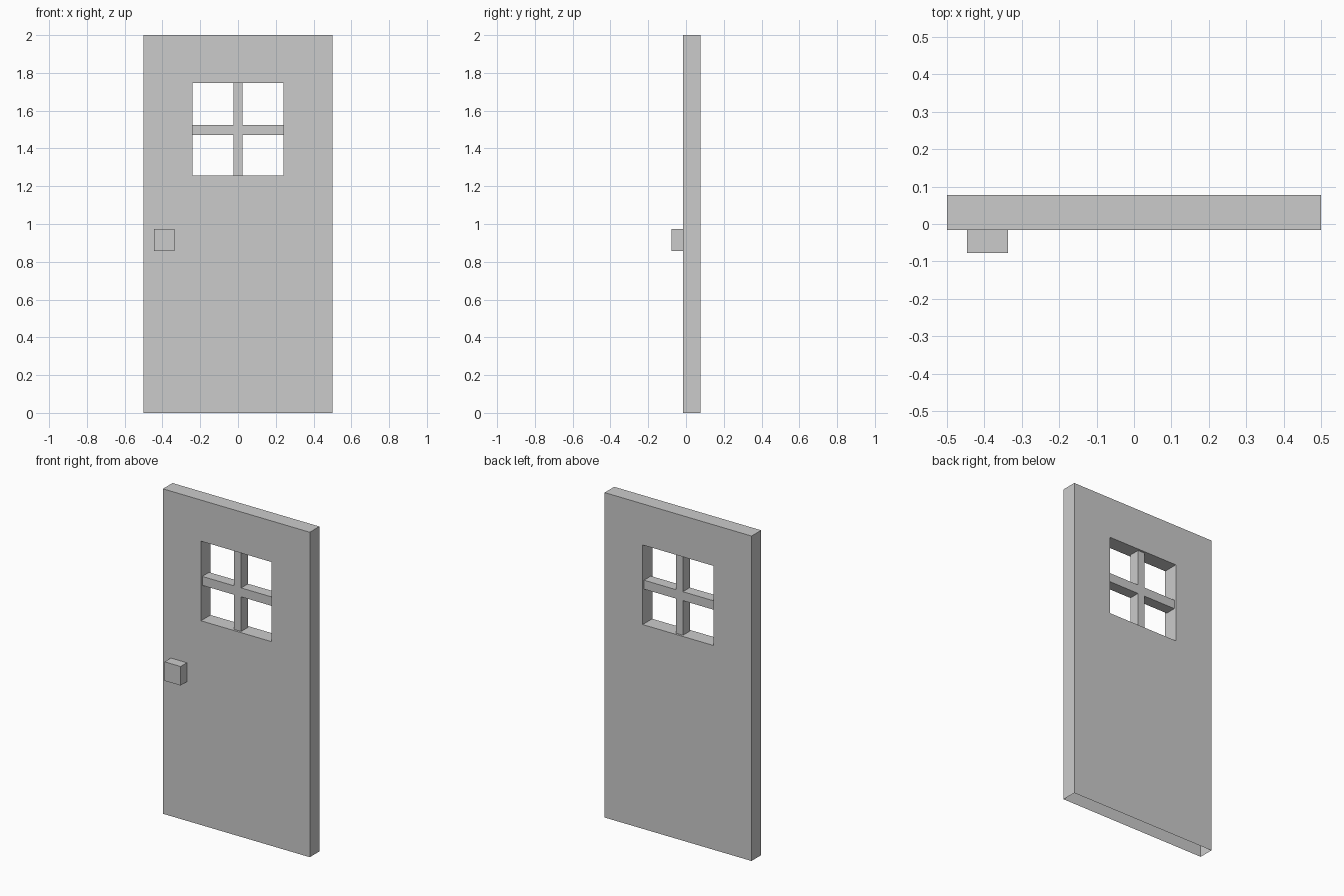
import bpy
import bmesh

if "Cube" in bpy.data.objects:
    bpy.data.objects.remove(bpy.data.objects["Cube"])

# Single painted grey
grey = bpy.data.materials.new("door_grey")
grey.use_nodes = True
colour = (0.6, 0.6, 0.6, 1)
grey.diffuse_color = colour
grey.node_tree.nodes["Principled BSDF"].inputs["Base Color"].default_value = colour


def box(name, low, high, open_sides=()):
    """Box between two corners, leaving out faces pointing along open_sides."""
    bm = bmesh.new()
    bmesh.ops.create_cube(bm, size=1)
    for v in bm.verts:
        v.co = [lo if c < 0 else hi for c, lo, hi in zip(v.co, low, high)]
    bm.normal_update()
    gone = [f for f in bm.faces
            if any(f.normal[axis] * sign > 0.9 for axis, sign in open_sides)]
    bmesh.ops.delete(bm, geom=gone, context='FACES')
    mesh = bpy.data.meshes.new(name)
    bm.to_mesh(mesh)
    bm.free()
    mesh.materials.append(grey)
    obj = bpy.data.objects.new(name, mesh)
    bpy.context.collection.objects.link(obj)
    return obj


FRONT, BACK = -0.016, 0.077
WIN_X, WIN_LOW, WIN_HIGH = 0.241, 1.257, 1.747
X, Y, Z = range(3)

# Door slab with a window opening
door = box("door_panel", (-0.5, FRONT, 0), (0.5, BACK, 2))
cutter = box("window_cutter", (-WIN_X, -0.2, WIN_LOW), (WIN_X, 0.2, WIN_HIGH))
cut = door.modifiers.new("window_opening", 'BOOLEAN')
cut.operation = 'DIFFERENCE'
cut.solver = 'EXACT'
cut.object = cutter
bpy.context.view_layer.objects.active = door
bpy.ops.object.modifier_apply(modifier=cut.name)
bpy.data.objects.remove(cutter)

# The slab is hollow underneath: remove the bottom face
bm = bmesh.new()
bm.from_mesh(door.data)
bottom = [f for f in bm.faces if f.calc_center_median().z < 0.001]
bmesh.ops.delete(bm, geom=bottom, context='FACES')
bm.to_mesh(door.data)
bm.free()

# Window bars, slightly recessed from both door faces
BAR_FRONT, BAR_BACK = -0.003, 0.064
box("window_bar_vertical", (-0.024, BAR_FRONT, WIN_LOW),
    (0.024, BAR_BACK, WIN_HIGH), [(Z, 1), (Z, -1)])
box("window_bar_horizontal", (-WIN_X, BAR_FRONT, 1.47),
    (WIN_X, BAR_BACK, 1.525), [(X, 1), (X, -1)])

# Square door knob
box("door_knob", (-0.446, -0.077, 0.856), (-0.337, FRONT, 0.973), [(Y, 1)])
